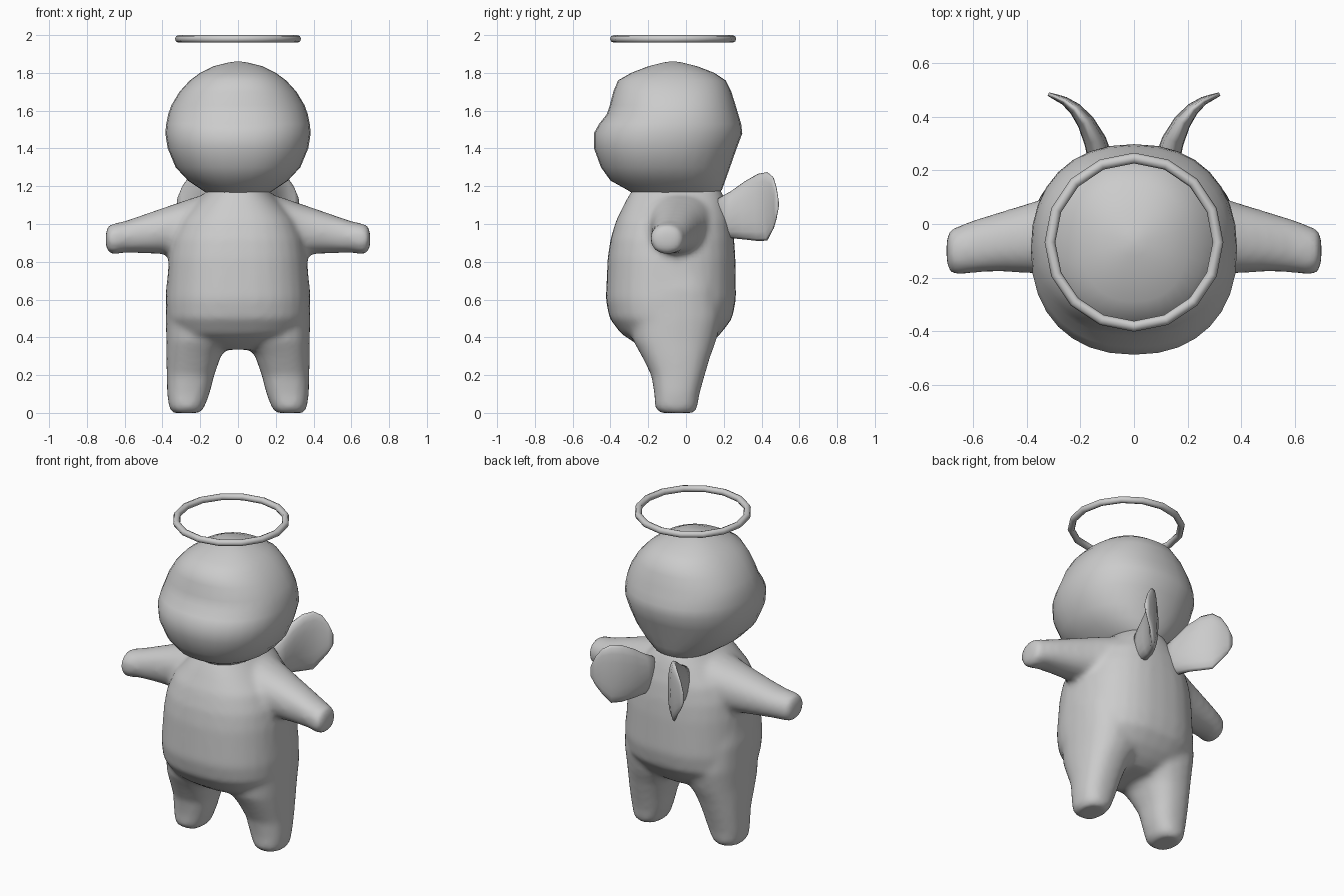
import bpy, bmesh, math
from mathutils import Vector

if "Cube" in bpy.data.objects:
    bpy.data.objects.remove(bpy.data.objects["Cube"])

grey = bpy.data.materials.new("soft_grey")
grey.diffuse_color = (0.6, 0.6, 0.6, 1)
grey.use_nodes = True
grey.node_tree.nodes["Principled BSDF"].inputs["Base Color"].default_value = grey.diffuse_color


def loft(bm, rings, n=20, p=2.0, sx=1):
    """Closed skin through superellipse rings (centre, half axis u, half axis v)."""
    loops = []
    for c, u, v in rings:
        loop = []
        for i in range(n):
            a = 2 * math.pi * i / n
            ca, sa = math.cos(a), math.sin(a)
            q = Vector(c) + Vector(u) * math.copysign(abs(ca) ** (2 / p), ca) \
                + Vector(v) * math.copysign(abs(sa) ** (2 / p), sa)
            loop.append(bm.verts.new((q.x * sx, q.y, q.z)))
        loops.append(loop)
    faces = [bm.faces.new(loops[0]), bm.faces.new(loops[-1])]
    for a, b in zip(loops, loops[1:]):
        for i in range(n):
            j = (i + 1) % n
            faces.append(bm.faces.new((a[i], a[j], b[j], b[i])))
    bmesh.ops.recalc_face_normals(bm, faces=faces)


def level(z, x0, x1, y0, y1):
    """Horizontal ring from its extents."""
    return (((x0 + x1) / 2, (y0 + y1) / 2, z), ((x1 - x0) / 2, 0, 0), (0, (y1 - y0) / 2, 0))


def across(x, y0, y1, z0, z1):
    """Ring facing along x from its extents."""
    return ((x, (y0 + y1) / 2, (z0 + z1) / 2), (0, (y1 - y0) / 2, 0), (0, 0, (z1 - z0) / 2))


def finish(name, bm):
    me = bpy.data.meshes.new(name)
    bm.to_mesh(me)
    bm.free()
    me.materials.append(grey)
    for f in me.polygons:
        f.use_smooth = True
    ob = bpy.data.objects.new(name, me)
    bpy.context.collection.objects.link(ob)
    return ob


# Body, legs and arms, fused into one soft skin
bm = bmesh.new()
torso = [(1.19, .15, -.28, .18), (1.12, .22, -.32, .21), (1.02, .31, -.37, .24),
         (.92, .35, -.40, .255), (.82, .367, -.415, .262), (.6, .382, -.425, .265),
         (.5, .378, -.405, .245), (.42, .34, -.345, .185), (.37, .24, -.27, .13),
         (.335, .13, -.2, .07)]
loft(bm, [level(z, -x, x, f, b) for z, x, f, b in torso], n=32, p=2.4)
leg = [(0, .2, .345, -.14, .04), (.025, .18, .365, -.165, .06), (.1, .15, .376, -.168, .072),
       (.2, .125, .378, -.185, .1), (.3, .09, .38, -.235, .13), (.38, .04, .38, -.28, .16),
       (.5, .01, .383, -.3, .19), (.65, .01, .383, -.28, .18), (.8, .05, .36, -.25, .15)]
arm = [(.08, -.22, .16, .84, 1.185), (.22, -.21, .14, .84, 1.145), (.37, -.185, .085, .84, 1.095),
       (.5, -.178, .045, .845, 1.05), (.6, -.182, .015, .848, 1.015),
       (.66, -.192, -.01, .838, 1.003), (.69, -.18, -.02, .85, .99), (.7, -.15, -.05, .88, .96)]
for s in (1, -1):
    loft(bm, [level(*r) for r in leg], p=2.4, sx=s)
    loft(bm, [across(*r) for r in arm], p=2.2, sx=s)
body = finish("body", bm)
rm = body.modifiers.new("fuse", 'REMESH')
rm.mode = 'VOXEL'
rm.voxel_size = 0.018
rm.use_smooth_shade = True
sm = body.modifiers.new("soften", 'SMOOTH')
sm.factor = 0.5
sm.iterations = 8

# Head with protruding muzzle
bm = bmesh.new()
head = [(1.14, .13, -.25, .15), (1.18, .19, -.31, .19), (1.23, .265, -.40, .208),
        (1.3, .33, -.45, .233), (1.4, .372, -.487, .268), (1.48, .385, -.488, .298),
        (1.53, .38, -.46, .292), (1.58, .37, -.42, .277), (1.63, .352, -.403, .262),
        (1.7, .31, -.385, .24), (1.76, .255, -.36, .21), (1.8, .2, -.29, .15),
        (1.835, .13, -.2, .06), (1.855, .05, -.12, -.02), (1.86, .015, -.085, -.055)]
loft(bm, [level(z, -x, x, f, b) for z, x, f, b in head], n=32, p=2.25)
finish("head", bm)

# Halo
bm = bmesh.new()
rings, n = [], 16
tube = [[bm.verts.new(((.314 + .02 * math.cos(b)) * math.cos(a),
                       -.068 + (.314 + .02 * math.cos(b)) * math.sin(a),
                       1.98 + .02 * math.sin(b)))
         for b in (math.pi * k / 4 for k in range(8))]
        for a in (2 * math.pi * i / n for i in range(n))]
for i in range(n):
    for k in range(8):
        a, b, l = tube[i], tube[(i + 1) % n], (k + 1) % 8
        bm.faces.new((a[k], b[k], b[l], a[l]))
finish("halo", bm)

# Wings: thin sections swept outward (x, y, half thickness, z low, z high)
wing = [(.1, .16, .045, .97, 1.13), (.125, .24, .047, .925, 1.175), (.145, .31, .042, .918, 1.225),
        (.18, .38, .033, .91, 1.265), (.22, .43, .024, .912, 1.275), (.26, .46, .016, .97, 1.25),
        (.295, .475, .011, 1.02, 1.2), (.32, .485, .007, 1.07, 1.14)]
for s, name in ((1, "wing_left"), (-1, "wing_right")):
    rings = []
    for i, (x, y, t, z0, z1) in enumerate(wing):
        a, b = wing[max(i - 1, 0)], wing[min(i + 1, len(wing) - 1)]
        d = Vector((b[0] - a[0], b[1] - a[1], 0)).normalized()
        rings.append(((x, y, (z0 + z1) / 2), (d.y * t, -d.x * t, 0), (0, 0, (z1 - z0) / 2)))
    bm = bmesh.new()
    loft(bm, rings, n=16, p=2.2, sx=s)
    finish(name, bm)
